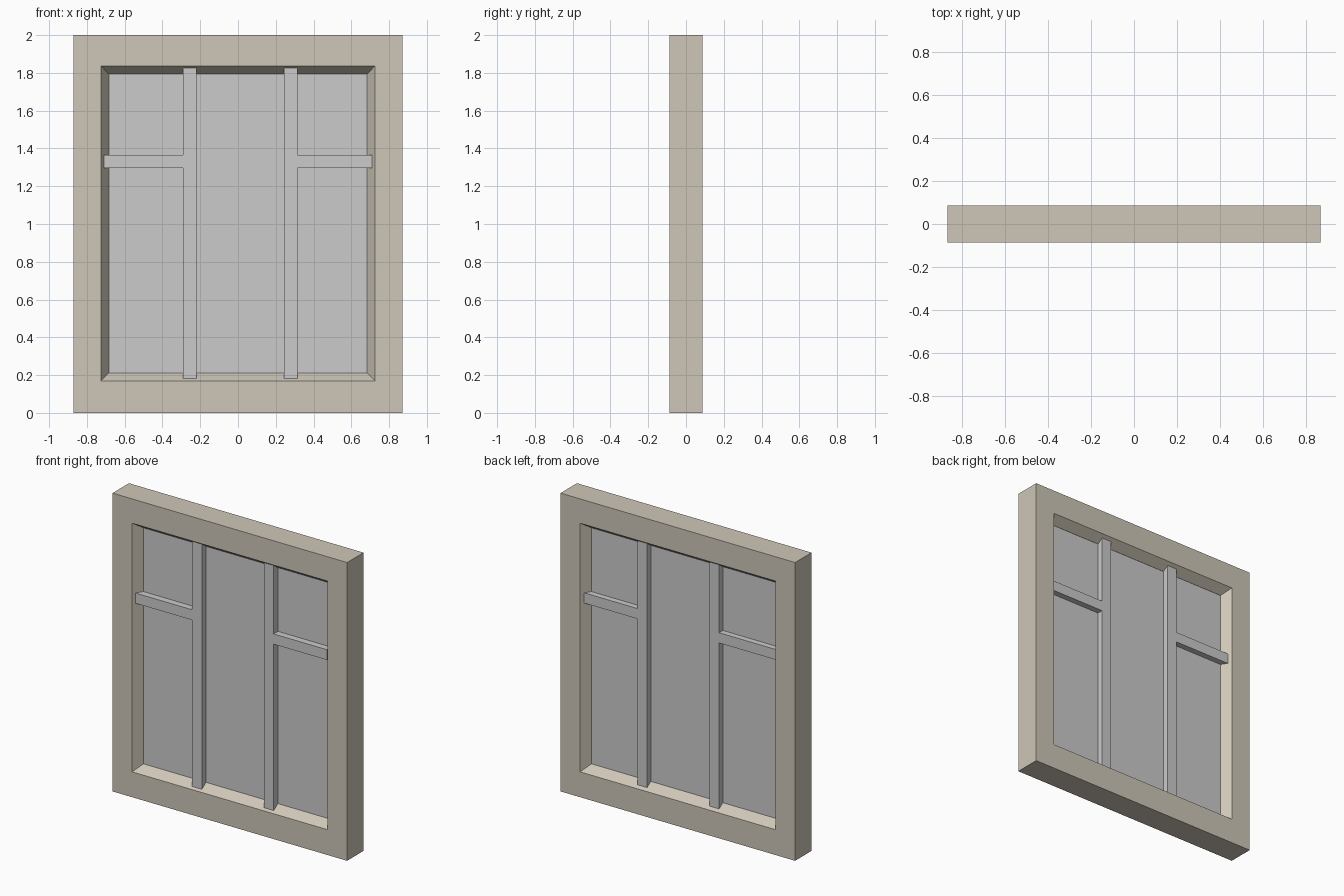
import bpy, bmesh

if "Cube" in bpy.data.objects:
    bpy.data.objects.remove(bpy.data.objects["Cube"])

stone = bpy.data.materials.new("stone")
stone.diffuse_color = (0.62, 0.57, 0.48, 1)
stone.use_nodes = True
stone.node_tree.nodes["Principled BSDF"].inputs["Base Color"].default_value = stone.diffuse_color


def finish(name, bm, mat=None):
    bmesh.ops.recalc_face_normals(bm, faces=bm.faces)
    me = bpy.data.meshes.new(name)
    bm.to_mesh(me)
    bm.free()
    ob = bpy.data.objects.new(name, me)
    bpy.context.collection.objects.link(ob)
    if mat:
        me.materials.append(mat)
    return ob


def add_box(bm, x0, x1, y0, y1, z0, z1):
    vs = bmesh.ops.create_cube(bm, size=1)["verts"]
    for v in vs:
        v.co.x = x1 if v.co.x > 0 else x0
        v.co.y = y1 if v.co.y > 0 else y0
        v.co.z = z1 if v.co.z > 0 else z0


# Surround: rectangular rings (half width, y, bottom, top) joined in a closed loop
D, P = 0.087, 0.026
rings = [(0.87, -D, 0.0, 2.0), (0.725, -D, 0.17, 1.837),
         (0.684, -P, 0.211, 1.794), (0.684, P, 0.211, 1.794),
         (0.725, D, 0.17, 1.837), (0.87, D, 0.0, 2.0)]
bm = bmesh.new()
loops = [[bm.verts.new(c) for c in ((-w, y, b), (w, y, b), (w, y, t), (-w, y, t))]
         for w, y, b, t in rings]
for i, a in enumerate(loops):
    b = loops[(i + 1) % len(loops)]
    for k in range(4):
        n = (k + 1) % 4
        bm.faces.new((a[k], a[n], b[n], b[k]))
finish("window_surround", bm, stone)

# Pane filling the opening
bm = bmesh.new()
add_box(bm, -0.69, 0.69, -P + 0.001, P - 0.001, 0.205, 1.8)
finish("pane", bm)

# Vertical mullions and side transoms, proud of the pane on both faces
YF, YB = -0.07, 0.065
for name, x0, x1 in (("left_mullion", -0.291, -0.219), ("right_mullion", 0.243, 0.314)):
    bm = bmesh.new()
    add_box(bm, x0, x1, YF, YB, 0.178, 1.829)
    finish(name, bm)
for name, x0, x1 in (("left_transom", -0.71, -0.291), ("right_transom", 0.314, 0.71)):
    bm = bmesh.new()
    add_box(bm, x0, x1, YF, YB, 1.297, 1.366)
    finish(name, bm)
